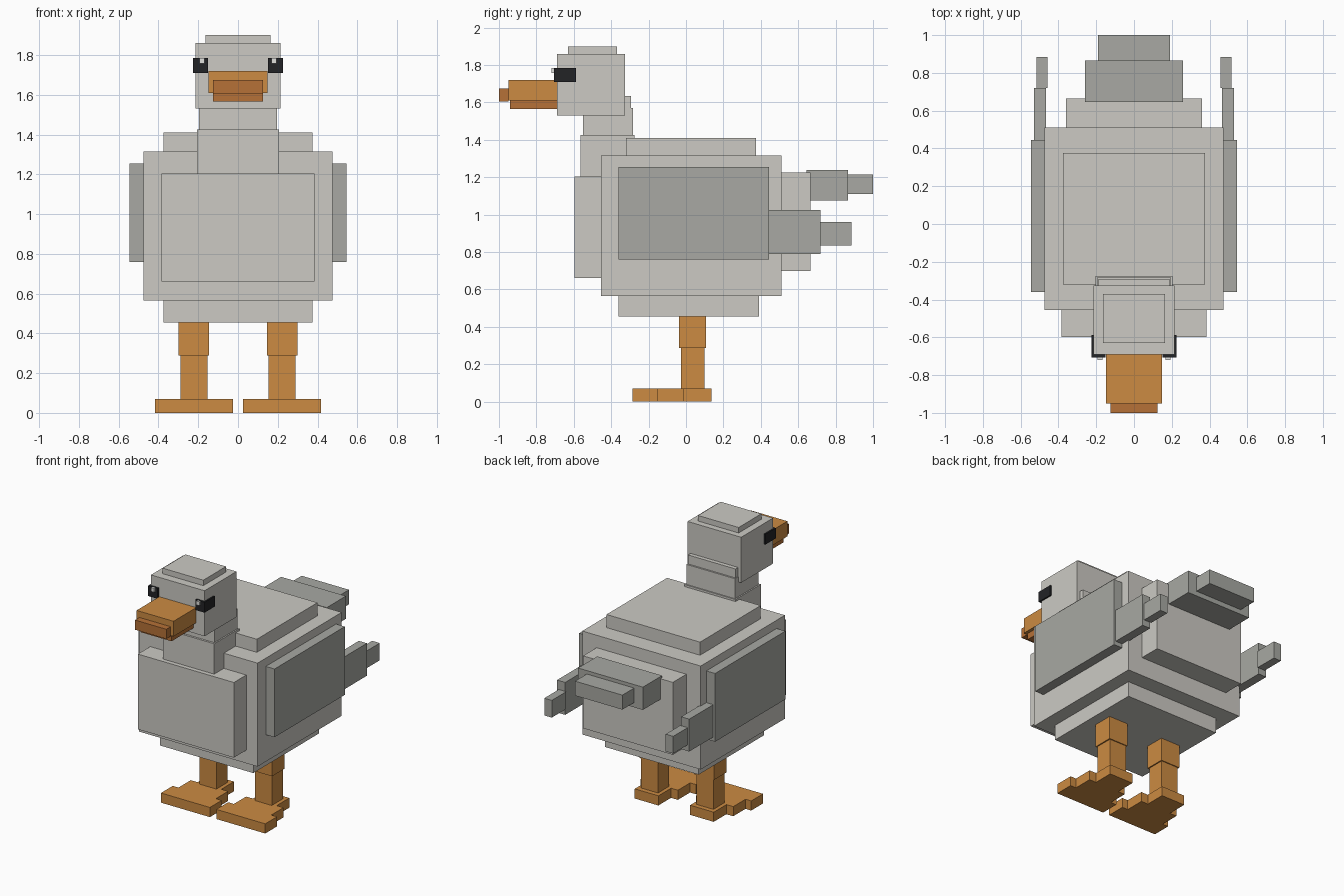
import bpy
import bmesh

if "Cube" in bpy.data.objects:
    bpy.data.objects.remove(bpy.data.objects["Cube"])


def material(name, rgb):
    """Flat colour given as sRGB 0-255, stored as linear."""
    m = bpy.data.materials.new(name)
    lin = [((c / 255 + 0.055) / 1.055) ** 2.4 for c in rgb]
    m.diffuse_color = (*lin, 1)
    m.use_nodes = True
    m.node_tree.nodes["Principled BSDF"].inputs["Base Color"].default_value = m.diffuse_color
    return m


FEATHER = material("light_grey_feathers", (204, 202, 196))
WING = material("mid_grey_feathers", (168, 169, 163))
ORANGE = material("orange", (204, 139, 66))
DARK_ORANGE = material("dark_orange", (182, 113, 55))
BLACK = material("black", (34, 35, 38))
GLINT = material("pale_glint", (225, 225, 222))


def add_boxes(name, mat, boxes):
    """One object made of boxes, each (x range, y range, z range)."""
    bm = bmesh.new()
    for ranges in boxes:
        verts = bmesh.ops.create_cube(bm, size=1)["verts"]
        for v in verts:
            for i, (lo, hi) in enumerate(ranges):
                v.co[i] = hi if v.co[i] > 0 else lo
    mesh = bpy.data.meshes.new(name)
    bm.to_mesh(mesh)
    bm.free()
    mesh.materials.append(mat)
    obj = bpy.data.objects.new(name, mesh)
    bpy.context.collection.objects.link(obj)
    return obj


def centred(name, mat, half_x, y, z):
    return add_boxes(name, mat, [((-half_x, half_x), y, z)])


def paired(name, mat, boxes):
    """Left and right copies mirrored across x = 0."""
    obj = add_boxes(name, mat, boxes)
    obj.modifiers.new("mirror", "MIRROR").use_axis[0] = True
    return obj


# Body: main block with stepped layers on every side
centred("body", FEATHER, 0.475, (-0.455, 0.51), (0.565, 1.315))
centred("back_layer", FEATHER, 0.375, (-0.32, 0.375), (1.315, 1.41))
centred("belly", FEATHER, 0.375, (-0.36, 0.39), (0.455, 0.565))
centred("chest", FEATHER, 0.385, (-0.597, -0.455), (0.66, 1.205))
centred("rump", FEATHER, 0.36, (0.51, 0.665), (0.70, 1.225))

# Neck and head
centred("neck_lower", FEATHER, 0.205, (-0.565, -0.275), (1.205, 1.425))
centred("neck_upper", FEATHER, 0.195, (-0.55, -0.283), (1.425, 1.57))
centred("nape", FEATHER, 0.19, (-0.45, -0.295), (1.57, 1.635))
centred("head", FEATHER, 0.215, (-0.69, -0.325), (1.53, 1.86))
centred("crown", FEATHER, 0.163, (-0.63, -0.37), (1.86, 1.90))

# Beak
centred("beak_upper", ORANGE, 0.148, (-0.95, -0.69), (1.61, 1.72))
centred("beak_tip", DARK_ORANGE, 0.125, (-1.0, -0.95), (1.605, 1.675))
centred("beak_lower", DARK_ORANGE, 0.125, (-0.94, -0.69), (1.565, 1.61))

# Eyes with square highlights
paired("eye", BLACK, [((0.152, 0.226), (-0.706, -0.588), (1.71, 1.785))])
paired("eye_glint", GLINT, [((0.168, 0.194), (-0.72, -0.706), (1.757, 1.785))])

# Wings tapering backwards
paired("wing", WING, [
    ((0.475, 0.545), (-0.36, 0.445), (0.76, 1.255)),
    ((0.465, 0.53), (0.445, 0.72), (0.79, 1.025)),
    ((0.457, 0.517), (0.72, 0.885), (0.835, 0.96)),
])

# Tail
centred("tail_base", WING, 0.26, (0.645, 0.865), (1.075, 1.24))
centred("tail_tip", WING, 0.19, (0.865, 1.0), (1.11, 1.215))

# Legs and stepped webbed feet
LEG_X = 0.222
paired("leg", ORANGE, [
    ((LEG_X - 0.077, LEG_X + 0.077), (-0.037, 0.107), (0.288, 0.455)),
    ((LEG_X - 0.068, LEG_X + 0.068), (-0.027, 0.10), (0.07, 0.288)),
])
steps = [(0.196, -0.285, -0.15), (0.15, -0.15, -0.01), (0.095, -0.01, 0.135)]
paired("foot", ORANGE, [((LEG_X - w, LEG_X + w), (y0, y1), (0.0, 0.07))
                        for w, y0, y1 in steps])
